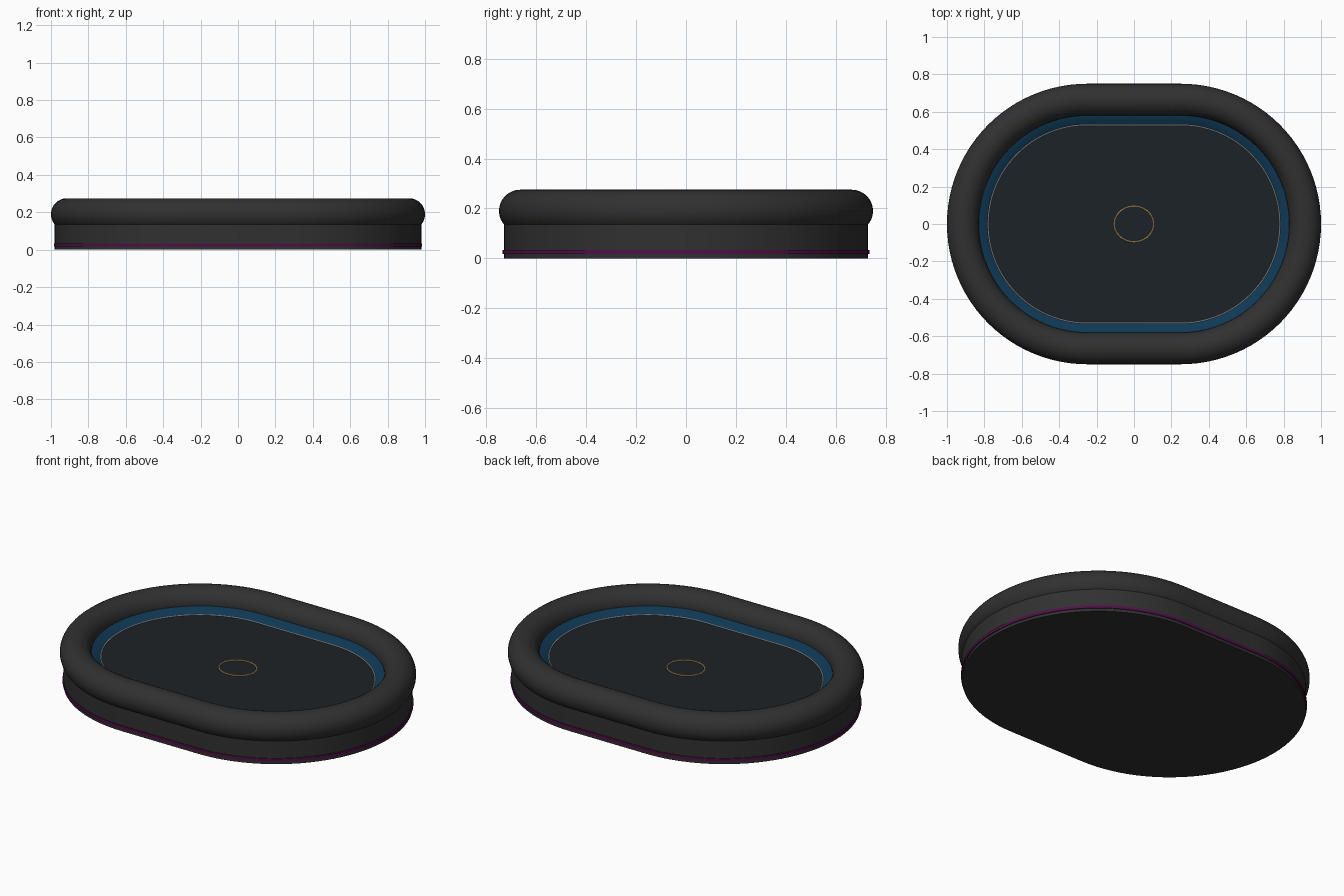
import bpy, bmesh
from math import sin, cos, pi, radians

if "Cube" in bpy.data.objects:
    bpy.data.objects.remove(bpy.data.objects["Cube"])

HALF_STRAIGHT = 0.25
ARC_STEPS = 48


def material(name, rgb):
    m = bpy.data.materials.new(name)
    m.diffuse_color = (*rgb, 1)
    m.use_nodes = True
    m.node_tree.nodes["Principled BSDF"].inputs["Base Color"].default_value = m.diffuse_color
    return m


def stadium(r):
    """Outline of two half circles joined by straight sides."""
    pts = []
    for side in (1, -1):
        for i in range(ARC_STEPS + 1):
            a = -pi / 2 + pi * i / ARC_STEPS
            pts.append((side * (HALF_STRAIGHT + r * cos(a)), side * r * sin(a)))
    return pts


def ellipse(r):
    return [((r + 0.01) * cos(2 * pi * i / 64), r * sin(2 * pi * i / 64)) for i in range(64)]


def circle(r, z, radius, n):
    """Round cross-section as (offset, height) pairs."""
    return [(r + radius * cos(2 * pi * i / n), z + radius * sin(2 * pi * i / n)) for i in range(n)]


def sweep(name, profile, mat, outline=stadium, closed=True, caps=False):
    """Run an (offset, height) profile round an outline."""
    bm = bmesh.new()
    rings = [[bm.verts.new((x, y, z)) for x, y in outline(r)] for r, z in profile]
    pairs = list(zip(rings, rings[1:])) + ([(rings[-1], rings[0])] if closed else [])
    for a, b in pairs:
        for i in range(len(a)):
            j = (i + 1) % len(a)
            bm.faces.new((a[i], a[j], b[j], b[i]))
    if caps:
        bm.faces.new(rings[0])
        bm.faces.new(rings[-1])
    bmesh.ops.recalc_face_normals(bm, faces=bm.faces)
    me = bpy.data.meshes.new(name)
    bm.to_mesh(me)
    bm.free()
    ob = bpy.data.objects.new(name, me)
    bpy.context.collection.objects.link(ob)
    me.materials.append(mat)
    bpy.ops.object.select_all(action='DESELECT')
    ob.select_set(True)
    bpy.context.view_layer.objects.active = ob
    bpy.ops.object.shade_smooth_by_angle(angle=radians(35))
    return ob


charcoal = material("charcoal", (0.03, 0.03, 0.031))
floor_dark = material("floor_dark", (0.012, 0.016, 0.02))
blue = material("blue", (0.005, 0.04, 0.09))
purple = material("purple", (0.08, 0.005, 0.06))
silver = material("silver", (0.6, 0.6, 0.6))
gold = material("gold", (0.75, 0.5, 0.18))

# Solid base and the padded rim on top
sweep("base", [(0.73, 0), (0.73, 0.15)], charcoal, closed=False, caps=True)
sweep("padded_rim", circle(0.665, 0.19, 0.085, 32), charcoal)

# Purple trim strip around the foot
sweep("foot_trim", [(0.725, 0.017), (0.735, 0.017), (0.735, 0.034), (0.725, 0.034)], purple)

# Inner floor with a sloping blue border
sweep("inner_floor", [(0.53, 0.14), (0.53, 0.16)], floor_dark, closed=False, caps=True)
sweep("blue_border", [(0.53, 0.145), (0.53, 0.161), (0.582, 0.192), (0.60, 0.192), (0.60, 0.145)], blue)

# Fine piping line and the central ring
sweep("floor_piping", circle(0.53, 0.162, 0.003, 8), silver)
sweep("centre_ring", circle(0.095, 0.162, 0.004, 8), gold, outline=ellipse)
